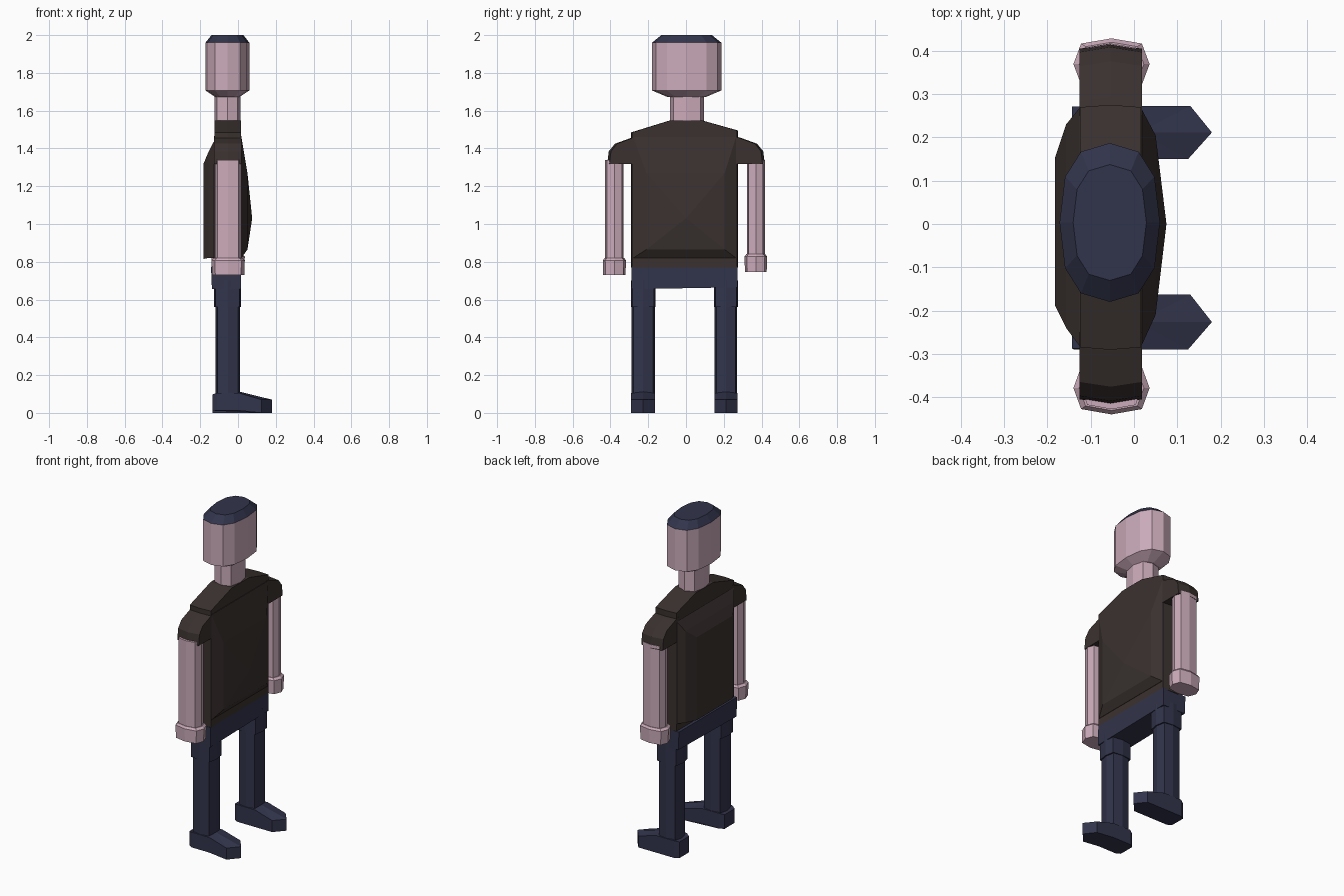
import bpy, bmesh, math

if "Cube" in bpy.data.objects:
    bpy.data.objects.remove(bpy.data.objects["Cube"])


def material(name, rgb):
    m = bpy.data.materials.new(name)
    m.diffuse_color = (*rgb, 1)
    m.use_nodes = True
    m.node_tree.nodes["Principled BSDF"].inputs["Base Color"].default_value = m.diffuse_color
    return m


SKIN = material("pale pink skin", (0.60, 0.41, 0.49))
SHIRT = material("dark brown", (0.042, 0.031, 0.028))
NAVY = material("dark navy", (0.031, 0.034, 0.070))


def loft(name, rings, mats, apex=None):
    """Join equal-length point rings, cap the ends (or close to an apex point)."""
    bm = bmesh.new()
    vs = [[bm.verts.new(p) for p in r] for r in rings]
    n = len(vs[0])
    for a, b in zip(vs, vs[1:]):
        for i in range(n):
            j = (i + 1) % n
            bm.faces.new((a[i], a[j], b[j], b[i]))
    bm.faces.new(vs[0][::-1])
    if apex:
        tip = bm.verts.new(apex)
        for i in range(n):
            bm.faces.new((vs[-1][i], vs[-1][(i + 1) % n], tip))
    else:
        bm.faces.new(vs[-1])
    bmesh.ops.recalc_face_normals(bm, faces=bm.faces)
    me = bpy.data.meshes.new(name)
    bm.to_mesh(me)
    bm.free()
    for m in mats:
        me.materials.append(m)
    ob = bpy.data.objects.new(name, me)
    bpy.context.collection.objects.link(ob)
    return ob


def column(name, x0, x1, y0, y1, levels, mats, sides=8, p=0.65):
    """Upright rounded-square prism; levels are (z, scale)."""
    cx, cy, rx, ry = (x0 + x1) / 2, (y0 + y1) / 2, (x1 - x0) / 2, (y1 - y0) / 2

    def sq(v):
        return 0 if abs(v) < 1e-6 else math.copysign(abs(v) ** p, v)
    ang = [2 * math.pi * i / sides for i in range(sides)]
    return loft(name, [[(cx + rx * s * sq(math.cos(a)), cy + ry * s * sq(math.sin(a)), z)
                        for a in ang] for z, s in levels], mats)


def slab(name, profile, x0, x1, mats, bulge=1.03):
    """Side-to-side (y, z) profile run from back to front, bulging at mid depth."""
    return loft(name, [[(x, y * k, z) for y, z in profile]
                       for x, k in ((x0, 1), ((x0 + x1) / 2, bulge), (x1, 1))], mats)


def rect(x, y0, y1, z0, z1):
    return [(x, y0, z0), (x, y1, z0), (x, y1, z1), (x, y0, z1)]


# Head with cap-like hair on top, and neck
head = column("head", -0.172, 0.06, -0.18, 0.187,
              [(1.672, 0.55), (1.707, 1), (1.96, 1), (2.0, 0.73)], [SKIN, NAVY], 12, 0.8)
for f in head.data.polygons:
    f.material_index = int(f.center.z > 1.97)
column("neck", -0.125, 0.012, -0.085, 0.095, [(1.53, 1), (1.7, 1)], [SKIN])

# Shirt: core slab, belly in front, raised back panel
slab("shirt_core", [(-0.285, 0.77), (0.27, 0.77), (0.27, 1.495), (0.085, 1.548),
                    (-0.085, 1.548), (-0.285, 1.485)], -0.125, 0.016, [SHIRT], 1.02)
loft("shirt_belly", [rect(0.0, -0.28, 0.265, 0.82, 1.47), rect(0.018, -0.28, 0.265, 0.82, 1.46),
                     rect(0.05, -0.21, 0.205, 0.865, 1.27)], [SHIRT], (0.075, 0, 1.03))
loft("shirt_back", [rect(-0.1, -0.282, 0.268, 0.82, 1.46), rect(-0.126, -0.282, 0.268, 0.82, 1.44),
                    rect(-0.157, -0.24, 0.23, 0.82, 1.38),
                    rect(-0.182, -0.19, 0.155, 0.815, 1.32)], [SHIRT])

# Trousers: hip block
loft("trouser_hips", [[(-0.138, -0.29, 0.655), (0.016, -0.29, 0.655),
                       (0.016, 0.272, 0.665), (-0.138, 0.272, 0.665)],
                      [(-0.143, -0.288, 0.775), (0.016, -0.288, 0.775),
                       (0.016, 0.272, 0.775), (-0.143, 0.272, 0.775)]], [NAVY])

# Sleeve outline on the y-positive side
SLEEVE = [(0.25, 1.318), (0.25, 1.465), (0.285, 1.455), (0.365, 1.425),
          (0.397, 1.385), (0.405, 1.318)]

# Limbs: side, sign, hand bottom/top, leg inner/outer, arm inner/outer, sole height
LIMBS = [("right", -1, 0.73, 0.82, 0.163, 0.29, 0.33, 0.428, 0.012),
         ("left", 1, 0.745, 0.84, 0.15, 0.273, 0.322, 0.417, 0.0)]

for side, s, h0, h1, l0, l1, a0, a1, sole in LIMBS:
    ly0, ly1 = sorted((s * l0, s * l1))
    ay0, ay1 = sorted((s * a0, s * a1))
    slab(side + "_sleeve", [(s * y, z) for y, z in SLEEVE], -0.126, 0.018, [SHIRT])
    # Arm and hand
    column(side + "_arm", -0.122, 0.018, ay0, ay1, [(h1 - 0.02, 1), (1.34, 1)], [SKIN])
    column(side + "_hand", -0.14, 0.036, ay0 - 0.012, ay1 + 0.012,
           [(h0, 0.97), (h1 - 0.012, 1), (h1, 0.85)], [SKIN])
    # Upper leg and lower leg
    column(side + "_upper_leg", -0.128, 0.017, ly0 - 0.002, ly1 + 0.002,
           [(0.56, 1), (0.70, 1)], [NAVY], p=0.4)
    column(side + "_lower_leg", -0.12, 0.012, ly0, ly1, [(0.08, 0.97), (0.58, 0.97)], [NAVY], p=0.5)
    # Shoe with pointed toe and sloping instep
    ym = (ly0 + ly1) / 2
    outline = [(-0.136, ly0 + 0.015, 0.098), (-0.11, ly0, 0.105), (0.01, ly0, 0.104),
               (0.125, ly0, 0.07), (0.18, ym, 0.07), (0.13, ly1, 0.07),
               (0.01, ly1, 0.104), (-0.11, ly1, 0.105), (-0.136, ly1 - 0.015, 0.098)]
    loft(side + "_shoe", [[(x, y, sole if x < 0.1 else 0) for x, y, z in outline], outline],
         [NAVY], (0.01, ym, 0.112))
